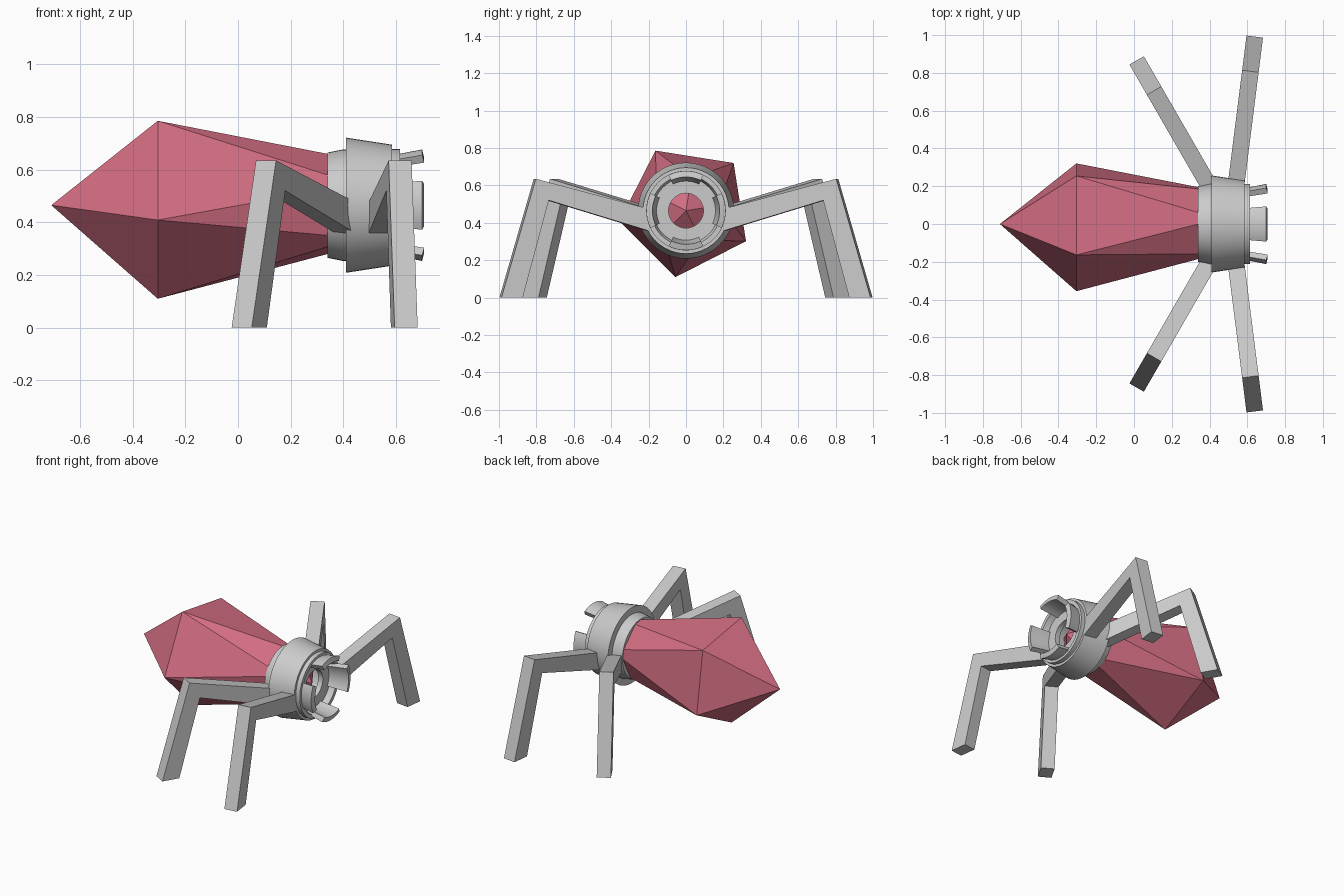
import bpy, bmesh, math
from mathutils import Vector

if "Cube" in bpy.data.objects:
    bpy.data.objects.remove(bpy.data.objects["Cube"])

CZ = 0.465          # height of the body axis
HUB_X = 0.514       # point the legs radiate from


def material(name, rgb):
    m = bpy.data.materials.new(name)
    m.diffuse_color = (*rgb, 1)
    m.use_nodes = True
    m.node_tree.nodes["Principled BSDF"].inputs["Base Color"].default_value = m.diffuse_color
    return m


GREY = material("light grey", (0.60, 0.60, 0.60))
RED = material("rose red", (0.65, 0.155, 0.225))


def make(name, verts, faces, mat, smooth=False):
    me = bpy.data.meshes.new(name)
    me.from_pydata(verts, [], faces)
    bm = bmesh.new()
    bm.from_mesh(me)
    bmesh.ops.recalc_face_normals(bm, faces=bm.faces)
    bm.to_mesh(me)
    bm.free()
    me.materials.append(mat)
    ob = bpy.data.objects.new(name, me)
    bpy.context.collection.objects.link(ob)
    if smooth:
        bpy.ops.object.select_all(action='DESELECT')
        ob.select_set(True)
        bpy.context.view_layer.objects.active = ob
        bpy.ops.object.shade_smooth_by_angle(angle=math.radians(30))
    return ob


def polar(x, r, a):
    return (x, r * math.cos(a), CZ + r * math.sin(a))


def sweep(name, profile, start, end, steps, mat):
    """Turn a closed (x, radius) profile about the body axis."""
    full = abs(end - start - math.tau) < 1e-4
    rows = steps if full else steps + 1
    n = len(profile)
    verts = [polar(x, r, start + (end - start) * i / steps)
             for i in range(rows) for x, r in profile]
    faces = []
    for i in range(steps):
        j = (i + 1) % rows
        for k in range(n):
            l = (k + 1) % n
            faces.append((i * n + k, i * n + l, j * n + l, j * n + k))
    if not full:
        faces += [tuple(range(n)), tuple(range((rows - 1) * n, rows * n))]
    return make(name, verts, faces, mat, True)


# Faceted crystal: two tips and two staggered five-point rings
ph = math.radians(117)
verts = [(-0.71, 0, CZ)]
verts += [polar(-0.305, 0.36, ph + i * math.tau / 5) for i in range(5)]
verts += [polar(0.45, 0.176, ph + (i + 0.5) * math.tau / 5) for i in range(5)]
verts += [(0.56, 0, CZ)]
faces = []
for i in range(5):
    j = (i + 1) % 5
    faces += [(0, 1 + i, 1 + j), (1 + i, 6 + i, 1 + j),
              (1 + j, 6 + i, 6 + j), (11, 6 + j, 6 + i)]
make("crystal", verts, faces, RED)

# Stepped collar with a recessed front and a round opening
sweep("collar", [(0.34, 0.17), (0.34, 0.20), (0.40, 0.212), (0.41, 0.212),
                 (0.41, 0.257), (0.585, 0.23), (0.585, 0.213), (0.615, 0.213),
                 (0.615, 0.187), (0.575, 0.175), (0.575, 0.093),
                 (0.54, 0.093), (0.54, 0.17)],
      0, math.tau, 48, GREY)

# Four flared curved prongs around the opening
for i in range(4):
    a = i * math.pi / 2
    h = math.radians(26)
    sweep("prong", [(0.56, 0.155), (0.56, 0.185), (0.70, 0.212), (0.708, 0.18)],
          a - h, a + h, 10, GREY)

# Bent square legs, a front and rear one on each side
OUTLINE = [(0.20, 0.355), (0.20, 0.473), (0.815, 0.635),
           (1.0, 0.0), (0.885, 0.0), (0.745, 0.52)]
W = 0.044
for name, deg in (("front_leg", -7.2), ("rear_leg", 30)):
    for side in (-1, 1):
        a = math.radians(deg)
        out = Vector((-math.sin(a), side * math.cos(a), 0))
        across = Vector((math.cos(a), side * math.sin(a), 0))
        base = Vector((HUB_X, 0, 0))
        verts = [base + out * s + across * w + Vector((0, 0, z))
                 for w in (-W, W) for s, z in OUTLINE]
        # each cap is an upper arm quad and a lower shin quad
        faces = [(0, 1, 2, 5), (5, 2, 3, 4), (6, 7, 8, 11), (11, 8, 9, 10)]
        faces += [(k, (k + 1) % 6, (k + 1) % 6 + 6, k + 6) for k in range(6)]
        make(name, verts, faces, GREY)
